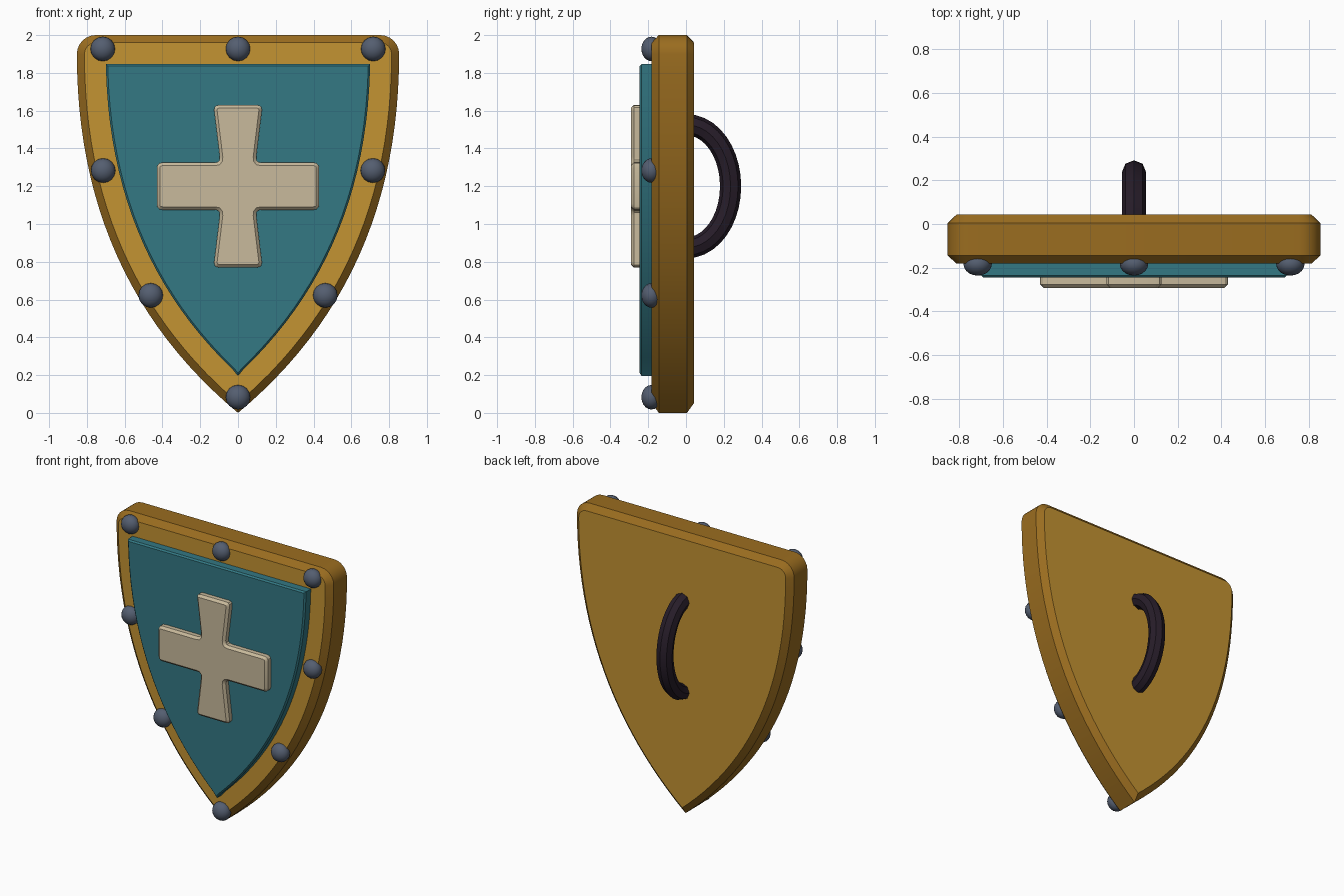
import bpy, bmesh, math
from mathutils import Vector

if "Cube" in bpy.data.objects:
    bpy.data.objects.remove(bpy.data.objects["Cube"])


def material(name, rgb):
    m = bpy.data.materials.new(name)
    m.diffuse_color = (*rgb, 1)
    m.use_nodes = True
    m.node_tree.nodes["Principled BSDF"].inputs["Base Color"].default_value = m.diffuse_color
    return m


GOLD = material("gold face", (0.550, 0.292, 0.032))
BRONZE = material("dark gold edge", (0.325, 0.152, 0.014))
TEAL = material("teal", (0.033, 0.188, 0.229))
CREAM = material("cream", (0.580, 0.490, 0.332))
STEEL = material("steel", (0.089, 0.112, 0.162))
LEATHER = material("dark leather", (0.020, 0.012, 0.022))


def finish(bm, name, mats, smooth=30):
    bmesh.ops.recalc_face_normals(bm, faces=bm.faces)
    me = bpy.data.meshes.new(name)
    bm.to_mesh(me)
    bm.free()
    for m in mats:
        me.materials.append(m)
    ob = bpy.data.objects.new(name, me)
    bpy.context.collection.objects.link(ob)
    bpy.ops.object.select_all(action='DESELECT')
    ob.select_set(True)
    bpy.context.view_layer.objects.active = ob
    bpy.ops.object.shade_smooth_by_angle(angle=math.radians(smooth))
    return ob


def inset(pts, d):
    """Mitred inward offset of a counter-clockwise outline."""
    out = []
    for i, p in enumerate(pts):
        a = (p - pts[i - 1]).normalized()
        b = (pts[(i + 1) % len(pts)] - p).normalized()
        na, nb = Vector((-a.y, a.x)), Vector((-b.y, b.x))
        out.append(p + (na + nb) * d / (1 + na.dot(nb)))
    return out


def rounded(pts, r, n):
    """Replace every corner by a small curve."""
    out = []
    for i, p in enumerate(pts):
        a = p + (pts[i - 1] - p).normalized() * r
        b = p + (pts[(i + 1) % len(pts)] - p).normalized() * r
        for k in range(n + 1):
            t = k / n
            out.append(a * (1 - t) ** 2 + p * 2 * t * (1 - t) + b * t * t)
    return out


def slab(name, outline, rings, mats):
    """Skin (inset, y) rings of an outline and cap both ends."""
    bm = bmesh.new()
    loops = [[bm.verts.new((p.x, y, p.y)) for p in inset(outline, d)] for d, y in rings]
    n = len(outline)
    for A, B in zip(loops, loops[1:]):
        for i in range(n):
            f = bm.faces.new((A[i], A[(i + 1) % n], B[(i + 1) % n], B[i]))
            f.material_index = len(mats) - 1
    bm.faces.new(loops[0])
    bm.faces.new(loops[-1])
    return finish(bm, name, mats)


# Shield outline: curved flank from the tip up to the shoulder
N = 24
flank = []
for i in range(N + 1):
    t = 1 - i / N
    flank.append(Vector((0.853 * (1 - t * t), 1.9 * (1 - t) ** 2 + 2 * 0.71 * t * (1 - t))))


def mirrored(half):
    return half + [Vector((-p.x, p.y)) for p in reversed(half[1:])]


arc = [Vector((0.753 + 0.1 * math.cos(a), 1.9 + 0.1 * math.sin(a)))
       for a in (math.pi / 12 * k for k in range(1, 7))]

# Wooden body with chamfered edges
slab("shield_body", mirrored(flank + arc),
     [(0.04, -0.182), (0, -0.144), (0, 0.005), (0.04, 0.043)], [GOLD, BRONZE])

# Raised panel: the outline moved inwards, with sharp shoulders and tip
moved = inset(mirrored(flank + arc), 0.153)[:N]
side = [p for p in moved[1:] if p.x > 0.02 and p.y < 1.82]
panel = mirrored([Vector((0, 0.195))] + side + [Vector((0.70, 1.847))])
slab("front_panel", panel, [(0.01, -0.245), (0, -0.235), (0, -0.17)], [TEAL])

# Cross emblem with flared upright
quarter = [(0.43, 0.125), (0.093, 0.125), (0.13, 0.43)]
cross = [Vector((x, z)) for x, z in quarter]
cross += [Vector((-p.x, p.y)) for p in reversed(cross)]
cross += [-p for p in cross]
cross = [p + Vector((0, 1.2)) for p in cross]
slab("cross_emblem", rounded(cross, 0.03, 3),
     [(0.016, -0.292), (0, -0.276), (0, -0.23)], [CREAM])

# Domed rivets around the rim
half_rivets = [(0.716, 1.927), (0.714, 1.283), (0.462, 0.622)]
spots = [(0, 1.927), (0, 0.083)] + [(s * x, z) for x, z in half_rivets for s in (1, -1)]
for k, (x, z) in enumerate(spots):
    bm = bmesh.new()
    bmesh.ops.create_uvsphere(bm, u_segments=16, v_segments=10, radius=0.065)
    for v in bm.verts:
        vx, vy, vz = v.co
        v.co = (x + vx, -0.183 - vz * 0.82, z + vy)
    finish(bm, f"rivet_{k + 1}", [STEEL], 40)

# Octagonal grip arching off the back
bm = bmesh.new()
S, R = 20, 0.056
loops = []
for i in range(S + 1):
    a = math.pi * i / S
    c = Vector((0, 0.005 + 0.231 * math.sin(a), 1.2 + 0.325 * math.cos(a)))
    nrm = Vector((0, math.sin(a) / 0.231, math.cos(a) / 0.325)).normalized()
    ring = []
    for k in range(8):
        b = k * math.pi / 4
        ring.append(bm.verts.new(c + nrm * R * math.cos(b) + Vector((R * math.sin(b), 0, 0))))
    loops.append(ring)
for A, B in zip(loops, loops[1:]):
    for k in range(8):
        bm.faces.new((A[k], A[(k + 1) % 8], B[(k + 1) % 8], B[k]))
bm.faces.new(loops[0])
bm.faces.new(loops[-1])
finish(bm, "back_grip", [LEATHER])
